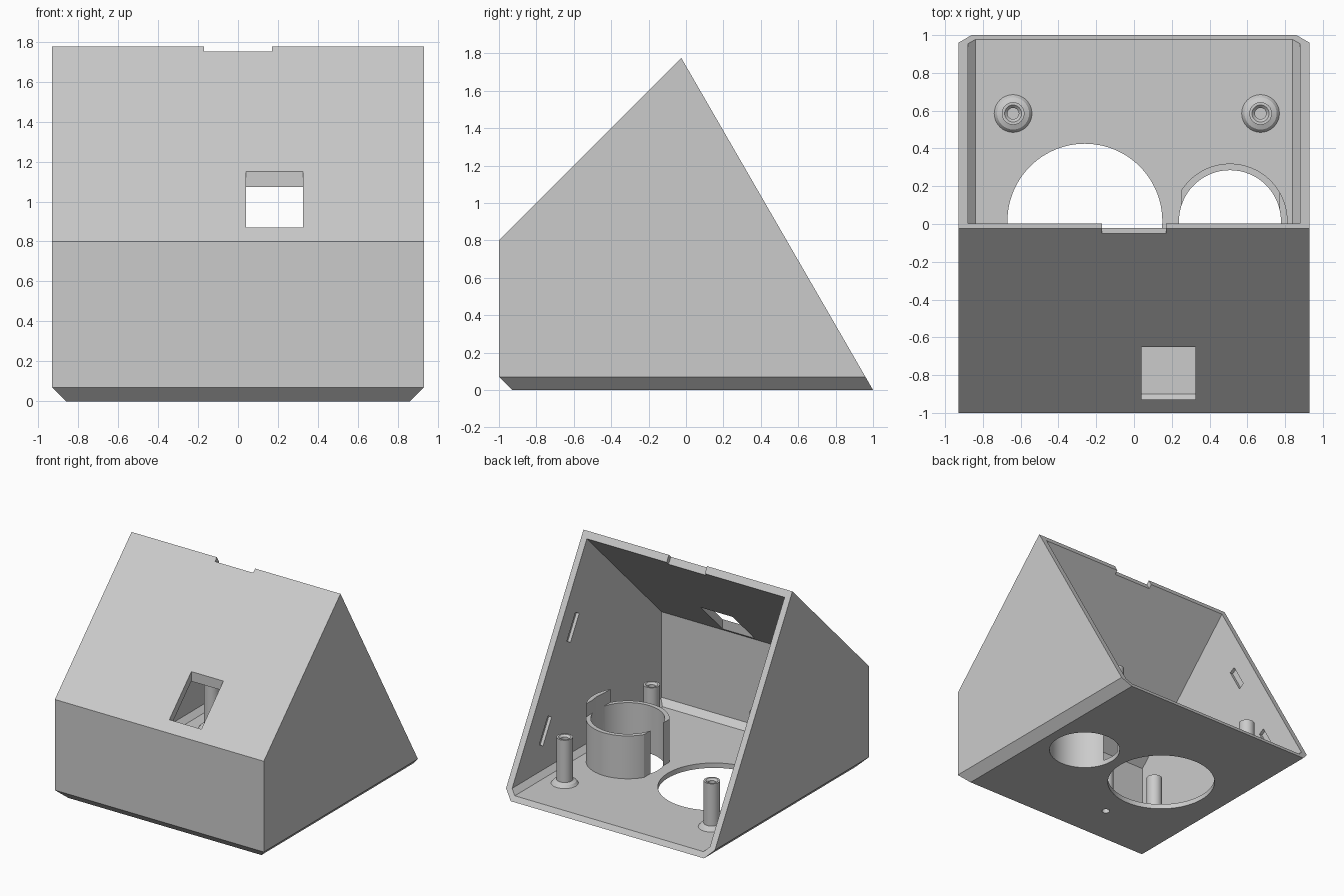
import bpy, bmesh, math
from mathutils import Vector

cube = bpy.data.objects.get("Cube")
if cube:
    bpy.data.objects.remove(cube, do_unlink=True)

grey = bpy.data.materials.new("light grey plastic")
grey.use_nodes = True
COLOUR = (0.6, 0.6, 0.6, 1)
grey.diffuse_color = COLOUR
grey.node_tree.nodes["Principled BSDF"].inputs["Base Color"].default_value = COLOUR


def make(name, bm):
    bmesh.ops.recalc_face_normals(bm, faces=bm.faces[:])
    mesh = bpy.data.meshes.new(name)
    bm.to_mesh(mesh)
    bm.free()
    mesh.materials.append(grey)
    obj = bpy.data.objects.new(name, mesh)
    bpy.context.collection.objects.link(obj)
    return obj


def prism(name, profile, x0, x1, chamfer=None):
    """Extrude a (y, z) profile along x; chamfer=(x, z) bevels both lower sides."""
    bm = bmesh.new()
    face = bm.faces.new([bm.verts.new((x0, y, z)) for y, z in profile])
    ext = bmesh.ops.extrude_face_region(bm, geom=[face])
    bmesh.ops.translate(bm, vec=(x1 - x0, 0, 0),
                        verts=[v for v in ext["geom"] if isinstance(v, bmesh.types.BMVert)])
    if chamfer:
        for s in (-1, 1):
            cut = bmesh.ops.bisect_plane(
                bm, geom=bm.verts[:] + bm.edges[:] + bm.faces[:], clear_outer=True,
                plane_co=(s * chamfer[0], 0, chamfer[1]), plane_no=(s, 0, -1))
            bmesh.ops.edgeloop_fill(
                bm, edges=[e for e in cut["geom_cut"] if isinstance(e, bmesh.types.BMEdge)])
    return make(name, bm)


def box(name, lo, hi):
    return prism(name, [(lo[1], lo[2]), (hi[1], lo[2]), (hi[1], hi[2]), (lo[1], hi[2])],
                 lo[0], hi[0])


def cylinder(name, x, y, r, z0, z1, sides=64):
    bm = bmesh.new()
    bmesh.ops.create_cone(bm, cap_ends=True, segments=sides, radius1=r, radius2=r, depth=z1 - z0)
    bmesh.ops.translate(bm, vec=(x, y, (z0 + z1) / 2), verts=bm.verts[:])
    return make(name, bm)


def revolve(name, x, y, profile, sides=32):
    bm = bmesh.new()
    verts = [bm.verts.new((r, 0, z)) for r, z in profile]
    edges = [bm.edges.new(pair) for pair in zip(verts, verts[1:])]
    bmesh.ops.spin(bm, geom=verts + edges, cent=(0, 0, 0), axis=(0, 0, 1),
                   angle=math.tau, steps=sides)
    bmesh.ops.remove_doubles(bm, verts=bm.verts[:], dist=0.0005)
    bmesh.ops.translate(bm, vec=(x, y, 0), verts=bm.verts[:])
    return make(name, bm)


def carve(obj, cutters):
    """Subtract the cutters, bake the result and drop the cutters."""
    for c in cutters:
        mod = obj.modifiers.new("cut", "BOOLEAN")
        mod.operation, mod.solver, mod.object = "DIFFERENCE", "EXACT", c
        c.hide_render = True
    graph = bpy.context.evaluated_depsgraph_get()
    graph.update()
    mesh = bpy.data.meshes.new_from_object(obj.evaluated_get(graph))
    obj.modifiers.clear()
    obj.data = mesh
    for c in cutters:
        bpy.data.objects.remove(c, do_unlink=True)


def smooth(obj):
    bpy.ops.object.select_all(action="DESELECT")
    obj.select_set(True)
    bpy.context.view_layer.objects.active = obj
    bpy.ops.object.shade_smooth_by_angle(angle=math.radians(30))


W, FLOOR = 0.93, 0.04
SMALL = (0.508, 0.015)
BIG = (-0.26, 0.015)
LED = (-0.22, -0.6)

# Wedge housing, open at the sloping back
housing = prism("housing", [(-0.93, 0), (-1, 0.07), (-1, 0.8), (-0.025, 1.775), (1, 0)],
                -W, W, chamfer=(0.86, 0))
cuts = [
    prism("cavity", [(-0.9, FLOOR), (-0.947, 0.087), (-0.947, 0.775), (0.3, 2.022),
                     (1.6, 2.022), (1.6, FLOOR)], -0.88, 0.88, chamfer=(0.84, FLOOR)),
    cylinder("big_hole", *BIG, 0.41, -0.1, 0.2, 96),
    cylinder("small_hole", *SMALL, 0.27, -0.1, 0.2),
    cylinder("pin_hole", *LED, 0.03, -0.1, 0.2, 16),
    box("window", (0.04, -0.93, 0.5), (0.325, -0.65, 1.5)),
    prism("rim_notch", [(-0.1, 1.837), (0.05, 1.577), (0.3, 1.722), (0.15, 1.982)],
          -0.17, 0.17),
]
# Clip recesses inside both walls, parallel to the back edge
along, across = Vector((-0.5, 0.866)) * 0.11, Vector((0.866, 0.5)) * 0.027
for y, z in ((0.18, 1.08), (0.53, 0.38)):
    c = Vector((y, z))
    rect = [c + along + across, c + along - across, c - along - across, c - along + across]
    for x0, x1 in ((-0.905, -0.8), (0.8, 0.905)):
        cuts.append(prism("clip_recess", rect, x0, x1))
carve(housing, cuts)
smooth(housing)

# Round sensor holder with an open side and a raised tab opposite
holder = cylinder("sensor_holder", *SMALL, 0.305, FLOOR, 0.49)
carve(holder, [
    cylinder("holder_bore", *SMALL, 0.27, 0, 0.6),
    box("open_side", (0, -0.5, 0), (0.25, 0.5, 0.6)),
    box("lower_rim", (0.1, -0.5, 0.385), (0.77, 0.5, 0.6)),
])
smooth(holder)

# Screw posts with flared feet and blind bores
POST = [(0.1, FLOOR), (0.085, 0.06), (0.06, 0.07), (0.06, 0.41), (0.045, 0.41),
        (0.03, 0.395), (0.03, 0.15), (0, 0.15)]
for side, x in (("right", -0.64), ("left", 0.67)):
    for end, y in (("back", 0.585), ("front", -0.52)):
        smooth(revolve(f"{end}_{side}_post", x, y, POST))

# Hollow guide above the pin hole
smooth(revolve("pin_guide", *LED, [(0.06, FLOOR), (0.06, 0.4), (0.03, 0.4), (0.03, FLOOR)]))
